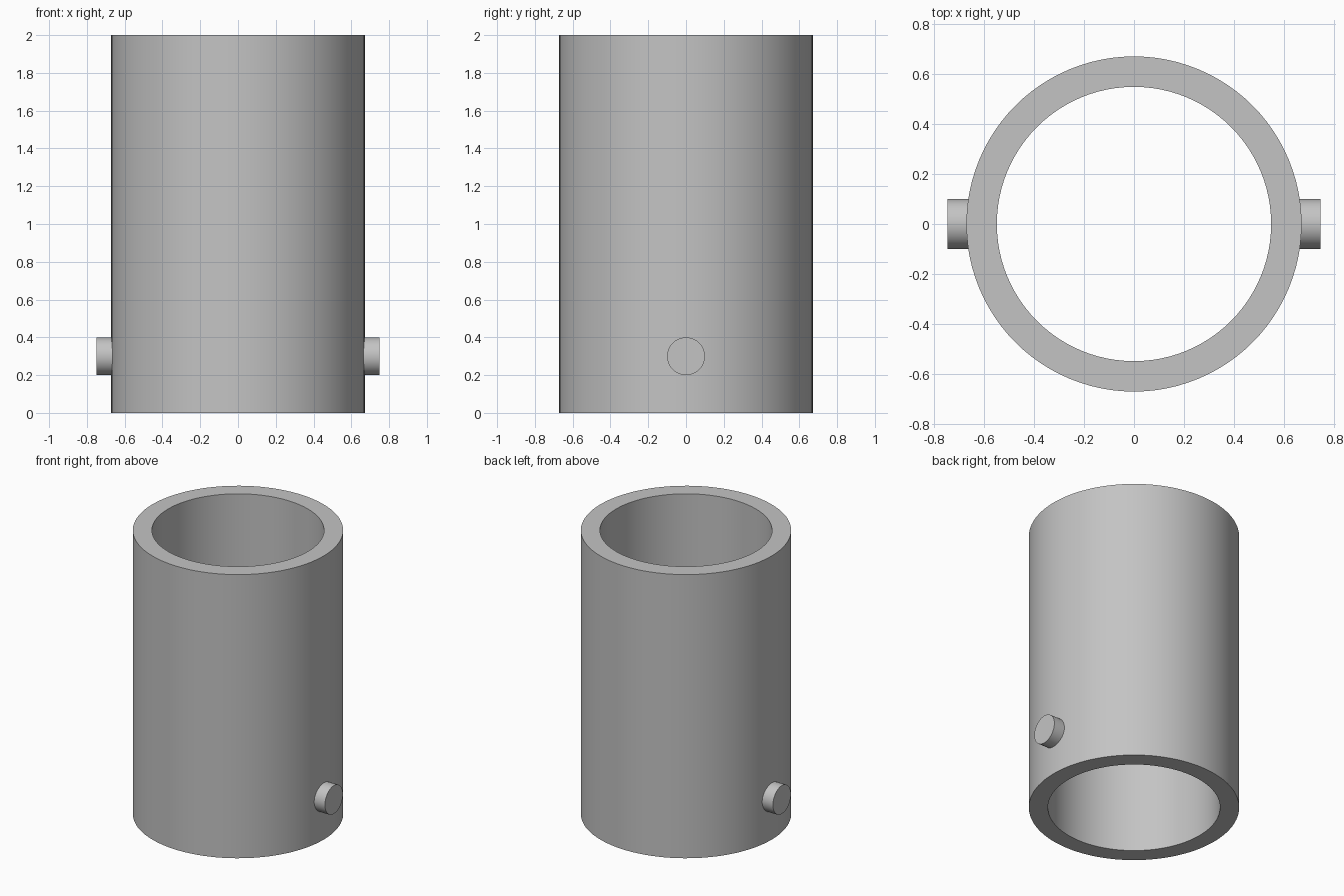
import bpy
import bmesh
from math import radians
from mathutils import Matrix

OUTER, INNER, HEIGHT = 0.672, 0.55, 2.0
PEG_RADIUS, PEG_TIP, PEG_ROOT, PEG_Z = 0.1, 0.748, 0.62, 0.3

cube = bpy.data.objects.get("Cube")
if cube:
    bpy.data.objects.remove(cube, do_unlink=True)

grey = bpy.data.materials.new("plain grey")
grey.use_nodes = True
colour = (0.55, 0.55, 0.55, 1)
grey.diffuse_color = colour
grey.node_tree.nodes["Principled BSDF"].inputs["Base Color"].default_value = colour


def finish(name, bm):
    """Turn a bmesh into a smooth object with sharp edges kept."""
    bmesh.ops.recalc_face_normals(bm, faces=bm.faces)
    mesh = bpy.data.meshes.new(name)
    bm.to_mesh(mesh)
    bm.free()
    mesh.materials.append(grey)
    obj = bpy.data.objects.new(name, mesh)
    bpy.context.collection.objects.link(obj)
    bpy.ops.object.select_all(action="DESELECT")
    obj.select_set(True)
    bpy.context.view_layer.objects.active = obj
    bpy.ops.object.shade_smooth_by_angle(angle=radians(30))


# Open tube: wall section spun around the vertical axis
bm = bmesh.new()
corners = [(INNER, 0), (OUTER, 0), (OUTER, HEIGHT), (INNER, HEIGHT)]
verts = [bm.verts.new((r, 0, z)) for r, z in corners]
edges = [bm.edges.new((verts[i], verts[(i + 1) % 4])) for i in range(4)]
bmesh.ops.spin(bm, geom=verts + edges, cent=(0, 0, 0), axis=(0, 0, 1),
               angle=radians(360), steps=96, use_merge=True)
bmesh.ops.remove_doubles(bm, verts=bm.verts, dist=0.0001)
finish("tube", bm)

# Round side pegs, rooted inside the wall
for name, side in (("left_peg", 1), ("right_peg", -1)):
    bm = bmesh.new()
    place = (Matrix.Translation((side * (PEG_TIP + PEG_ROOT) / 2, 0, PEG_Z))
             @ Matrix.Rotation(radians(90), 4, "Y"))
    bmesh.ops.create_cone(bm, cap_ends=True, segments=48, radius1=PEG_RADIUS,
                          radius2=PEG_RADIUS, depth=PEG_TIP - PEG_ROOT, matrix=place)
    finish(name, bm)
